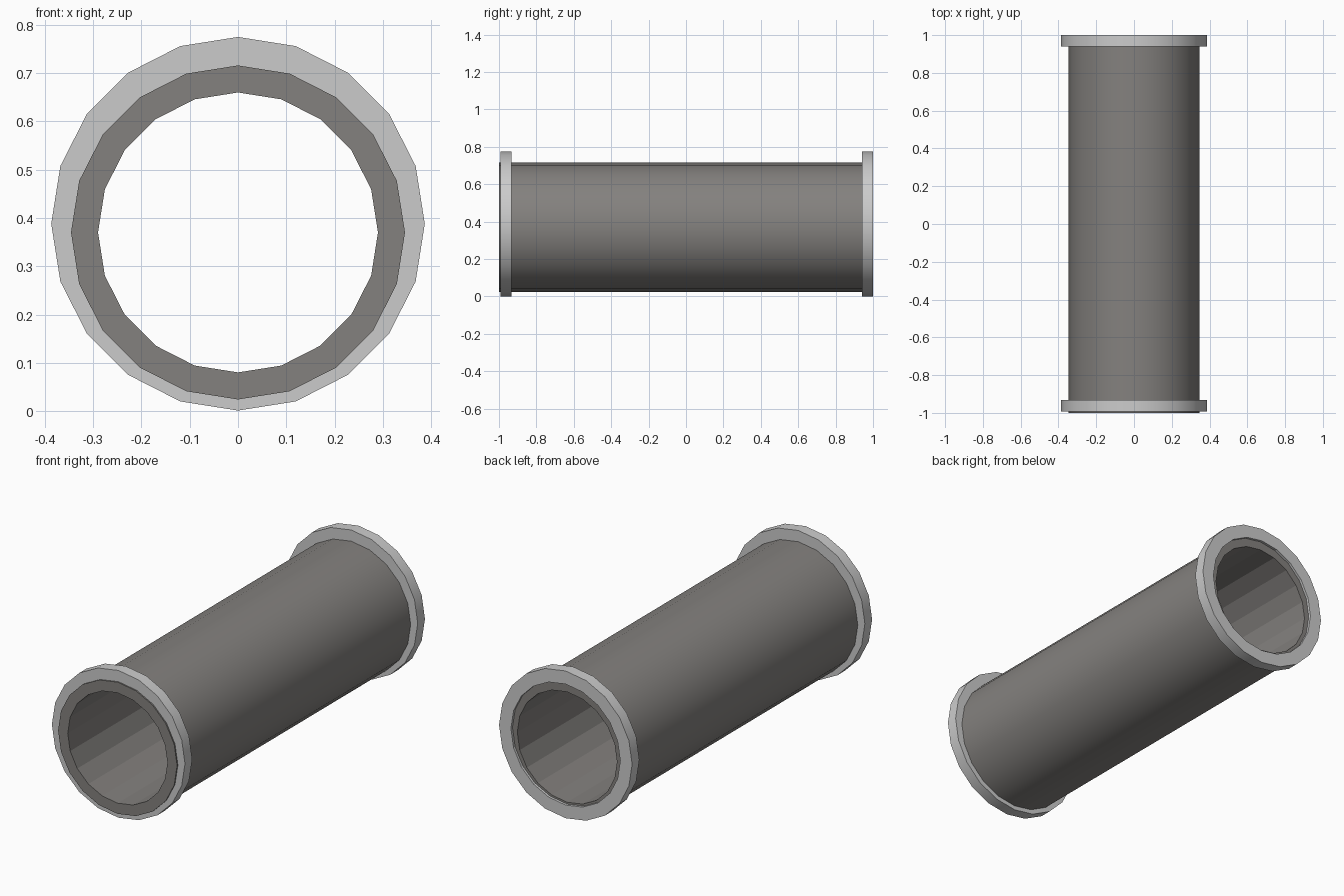
import bpy, bmesh
from math import sin, cos, pi

if "Cube" in bpy.data.objects:
    bpy.data.objects.remove(bpy.data.objects["Cube"])

SIDES = 20


def tube(name, z, r_out, r_in, y0, y1, mat=None):
    """Hollow cylinder along y with a vertex at the top; smooth outside, faceted bore."""
    bm = bmesh.new()
    loops = []
    for r, y in ((r_out, y0), (r_out, y1), (r_in, y1), (r_in, y0)):
        loops.append([bm.verts.new((r * sin(2 * pi * i / SIDES), y,
                                    z + r * cos(2 * pi * i / SIDES)))
                      for i in range(SIDES)])
    for k in range(4):
        a, b = loops[k], loops[(k + 1) % 4]
        for i in range(SIDES):
            j = (i + 1) % SIDES
            f = bm.faces.new((a[i], a[j], b[j], b[i]))
            f.smooth = k == 0
    bmesh.ops.recalc_face_normals(bm, faces=bm.faces)
    # keep the rims crisp
    for e in bm.edges:
        e.smooth = e.calc_face_angle() < 0.5
    me = bpy.data.meshes.new(name)
    bm.to_mesh(me)
    bm.free()
    if mat:
        me.materials.append(mat)
    ob = bpy.data.objects.new(name, me)
    bpy.context.collection.objects.link(ob)
    return ob


dark = bpy.data.materials.new("dark_metal")
dark.diffuse_color = (0.23, 0.22, 0.21, 1)
dark.use_nodes = True
dark.node_tree.nodes["Principled BSDF"].inputs["Base Color"].default_value = dark.diffuse_color

# main pipe, slightly proud of the front flange and recessed in the back one
tube("pipe", 0.370, 0.346, 0.290, -1.0, 0.987, dark)

# end flanges
for name, y in (("front_flange", -0.993), ("back_flange", 0.94)):
    tube(name, 0.388, 0.387, 0.318, y, y + 0.06)
